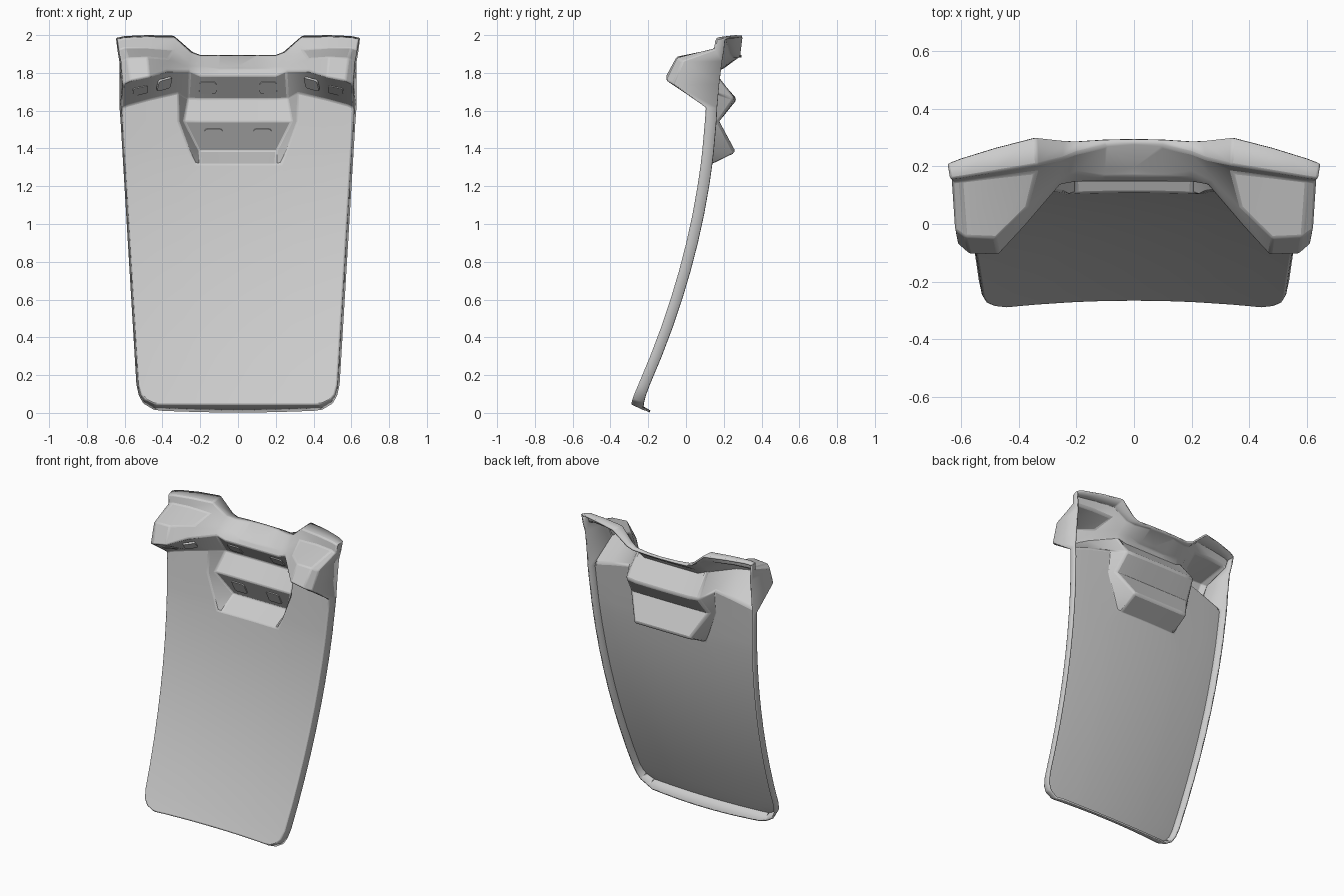
import bpy, bmesh
from mathutils import Vector, Matrix

if "Cube" in bpy.data.objects:
    bpy.data.objects.remove(bpy.data.objects["Cube"])

# ---- curved panel: edge profile is a parabola in z, slightly dished across x
def half_width(z):
    return 0.516 + 0.06 * z

def on_panel(x, z):
    t = min(1, abs(x) / half_width(z))
    return Vector((x, 0.108 - 0.1327 * (1.8 - z) ** 2 + 0.032 * (1 - t * t), z))

# ---- feature lines from the centre out to the right side (x, y, z)
rim_back = [(0, .293, 1.895), (.20, .285, 1.895), (.24, .287, 1.91), (.34, .298, 1.997),
            (.48, .262, 2.0), (.60, .225, 1.995), (.645, .208, 1.985)]
rim_front = [(0, .275, 1.892), (.20, .245, 1.892), (.25, .225, 1.91), (.335, .205, 1.988),
             (.48, .18, 1.99), (.60, .16, 1.985), (.637, .155, 1.975)]
ledge_back = [(0, .195, 1.835), (.20, .185, 1.835), (.26, .175, 1.86), (.34, .18, 1.92),
              (.48, .165, 1.93), (.60, .15, 1.93), (.63, .148, 1.92)]
lug_top = [(0, .165, 1.82), (.20, .165, 1.82), (.27, .15, 1.835), (.37, .06, 1.875),
           (.48, -.05, 1.885), (.585, -.045, 1.88), (.620, -.02, 1.86)]
lug_nose = [(0, .145, 1.785), (.20, .145, 1.785), (.255, .135, 1.81), (.38, -.01, 1.81),
            (.47, -.108, 1.78), (.57, -.105, 1.76), (.610, -.07, 1.74)]
lug_base = [(0, .255, 1.66), (.20, .252, 1.66), (.265, .245, 1.665), (.315, .14, 1.695),
            (.47, .122, 1.66), (.58, .11, 1.63), (.613, .104, 1.615)]
rows = [[Vector(p) for p in r] for r in
        (rim_back, rim_front, ledge_back, lug_top, lug_nose, lug_base)]

FRACTIONS = (0, .3, .42, .52, .76, .92, 1)

# ---- zigzag pocket: (x stations, z, y of the inner three stations or None for panel)
pocket = [((0, .20, .285, .315), 1.545, .162),
          ((0, .17, .205, .255), 1.385, .248),
          ((0, .15, .20, .23), 1.318, None)]
for xs, z, y in pocket:
    row = [on_panel(x, z) for x in xs]
    row += [on_panel(f * half_width(z), z) for f in FRACTIONS[4:]]
    if y is not None:
        for p in row[:3]:
            p.y = y
    rows.append(row)

# ---- lower panel rows with rounded bottom corners: (z, width reduction)
for z, cut in [(1.2, 0), (1.05, 0), (.9, 0), (.75, 0), (.6, 0), (.45, 0), (.3, 0),
               (.15, 0), (.10, .010), (.07, .032), (.045, .085)]:
    w = half_width(z) - cut
    rows.append([on_panel(f * w, z) for f in FRACTIONS])

# extra station so the centre reads as a smooth arc
for r in rows:
    a, b = r[0], r[1]
    r.insert(1, Vector((b.x / 2, a.y + (b.y - a.y) * .25, a.z)))

# ---- rim flange turned backwards around the sides and bottom
n = len(rows)
outline, back = [], []
for i, r in enumerate(rows):
    p = r[-1]
    outline.append(p)
    if i == 0:
        q = p.copy()
    elif i < 6:
        q = Vector((max(p.x + .008, .627), (.208, .205, .20, .19, .175, .163)[i], p.z))
    else:
        drop = {n - 3: -.008, n - 2: -.02, n - 1: -.028}.get(i, 0)
        q = p + Vector((.013, .06, drop))
    back.append(q)
for p in reversed(rows[-1][:-1]):
    outline.append(p)
    back.append(p + Vector((.006 * p.x / .45, .075, -.043 + .012 * (p.x / .45) ** 2)))

bm = bmesh.new()
def strip(a, b):
    va = [bm.verts.new(p) for p in a]
    vb = [bm.verts.new(p) for p in b]
    for i in range(len(a) - 1):
        bm.faces.new((va[i], vb[i], vb[i + 1], va[i + 1]))

for a, b in zip(rows, rows[1:]):
    strip(a, b)
strip(outline, back)
bmesh.ops.remove_doubles(bm, verts=bm.verts, dist=1e-4)
bmesh.ops.recalc_face_normals(bm, faces=bm.faces)
front = max(bm.faces, key=lambda f: abs(f.normal.y) * f.calc_area())
if front.normal.y > 0:
    bmesh.ops.reverse_faces(bm, faces=bm.faces)

def add_object(name, bm, angle):
    me = bpy.data.meshes.new(name)
    bm.to_mesh(me)
    bm.free()
    ob = bpy.data.objects.new(name, me)
    bpy.context.collection.objects.link(ob)
    bpy.ops.object.select_all(action='DESELECT')
    ob.select_set(True)
    bpy.context.view_layer.objects.active = ob
    bpy.ops.object.shade_smooth_by_angle(angle=angle)
    return ob

panel = add_object("flap_panel", bm, 0.5)
m = panel.modifiers.new("mirror", 'MIRROR')
m.use_clip = True
m.merge_threshold = 0.0005
bv = panel.modifiers.new("soft_edges", 'BEVEL')
bv.width, bv.segments, bv.limit_method, bv.angle_limit = .008, 2, 'ANGLE', .5
s = panel.modifiers.new("thickness", 'SOLIDIFY')
s.thickness, s.offset = .012, -1

# ---- shallow rounded mounting pads on the downward-facing faces
def pad(name, origin, right, down, w, h):
    nrm = right.cross(down).normalized()
    right = right.normalized()
    up = nrm.cross(right)
    frame = Matrix((right, up, nrm)).transposed().to_4x4()
    frame.translation = origin
    b = bmesh.new()
    bmesh.ops.create_cube(b, size=1, matrix=Matrix.Diagonal((w, h, .012, 1)))
    corners = [e for e in b.edges if abs(e.verts[0].co.z - e.verts[1].co.z) > .001]
    bmesh.ops.bevel(b, geom=corners, offset=.015, segments=3, affect='EDGES', profile=.5)
    b.transform(frame)
    ob = add_object(name, b, 0.6)
    ob.modifiers.new("mirror", 'MIRROR')

def pad_on_cell(name, i, j, u, v, w, h):
    a, b, c, d = rows[i][j], rows[i][j + 1], rows[i + 1][j], rows[i + 1][j + 1]
    top, low = a.lerp(b, u), c.lerp(d, u)
    pad(name, top.lerp(low, v), a.lerp(c, v) * -1 + b.lerp(d, v), low - top, w, h)

pad_on_cell("upper_pocket_pad", 4, 1, .6, .5, .09, .08)
pad_on_cell("lower_pocket_pad", 6, 1, .4, .5, .095, .09)
pad_on_cell("lug_inner_pad", 4, 4, .35, .5, .08, .08)
pad_on_cell("lug_outer_pad", 4, 5, .45, .5, .08, .08)
